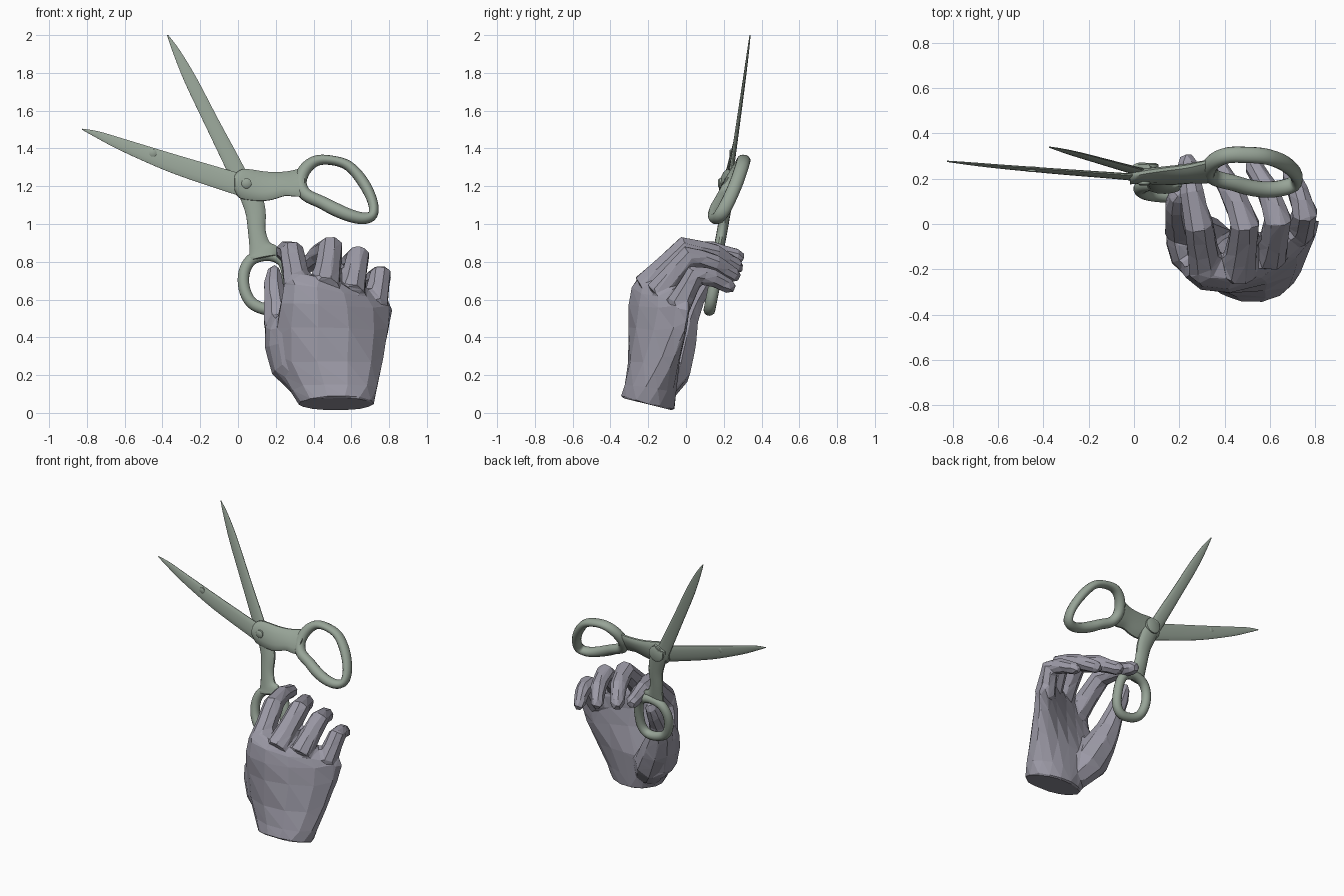
import bpy, bmesh, math
from mathutils import Vector

if "Cube" in bpy.data.objects:
    bpy.data.objects.remove(bpy.data.objects["Cube"])

def material(name, rgb):
    m = bpy.data.materials.new(name)
    m.diffuse_color = (*rgb, 1)
    m.use_nodes = True
    m.node_tree.nodes["Principled BSDF"].inputs["Base Color"].default_value = m.diffuse_color
    return m

SAGE = material("sage_metal", (0.31, 0.37, 0.31))
SKIN = material("slate_skin", (0.33, 0.32, 0.38))

def skin_rings(name, rings, mat, closed=False, smooth=False):
    """Join equal-sized rings of points into one surface."""
    bm = bmesh.new()
    vs = [[bm.verts.new(p) for p in r] for r in rings]
    n = len(vs[0])
    for i in range(len(vs) if closed else len(vs) - 1):
        a, b = vs[i], vs[(i + 1) % len(vs)]
        for j in range(n):
            k = (j + 1) % n
            bm.faces.new((a[j], a[k], b[k], b[j]))
    if not closed:
        bm.faces.new(vs[0])
        bm.faces.new(vs[-1])
    bmesh.ops.recalc_face_normals(bm, faces=bm.faces[:])
    me = bpy.data.meshes.new(name)
    bm.to_mesh(me)
    bm.free()
    ob = bpy.data.objects.new(name, me)
    bpy.context.collection.objects.link(ob)
    me.materials.append(mat)
    if smooth:
        bpy.ops.object.select_all(action='DESELECT')
        ob.select_set(True)
        bpy.context.view_layer.objects.active = ob
        bpy.ops.object.shade_smooth_by_angle(angle=math.radians(40))
    return ob

def refine(pts, closed, steps=4):
    """Catmull-Rom through (x, y, z, width, thickness) points."""
    n, out = len(pts), []
    get = lambda i: pts[i % n] if closed else pts[max(0, min(n - 1, i))]
    for i in range(n if closed else n - 1):
        a, b, c, d = (get(i + k) for k in (-1, 0, 1, 2))
        for s in range(steps):
            t = s / steps
            out.append([0.5 * (2 * q + (r - p) * t + (2 * p - 5 * q + 4 * r - u) * t * t
                        + (3 * q - p - 3 * r + u) * t ** 3) for p, q, r, u in zip(a, b, c, d)])
    if not closed:
        out.append(list(pts[-1]))
    return out

def sweep(name, pts, normal, mat, sides, closed=False, smooth=False):
    """Elliptical tube; width lies across the normal, thickness along it."""
    c = [Vector(p[:3]) for p in pts]
    n, rings = len(c), []
    for i, p in enumerate(pts):
        if closed:
            t = c[(i + 1) % n] - c[i - 1]
        else:
            t = c[min(i + 1, n - 1)] - c[max(i - 1, 0)]
        t.normalize()
        s = t.cross(Vector(normal)).normalized()
        u = s.cross(t)
        rings.append([c[i] + s * p[3] * math.cos(a) + u * p[4] * math.sin(a)
                      for a in (2 * math.pi * (k + 0.5) / sides for k in range(sides))])
    return skin_rings(name, rings, mat, closed, smooth)

# Scissors lie in a slightly leaning plane
def plane(x, z):
    return 0.22 + 0.143 * (z - 1.22) - 0.02 * x

def flat_part(name, xzw, thick, off=0.0, depth=plane, closed=False, taper=0.0):
    n = len(xzw) - 1
    pts = []
    for i, (x, z, w) in enumerate(xzw):
        f = 0 if closed else i / n
        pts.append((x, depth(x, z) + off * (1 - f), z, w, thick * (1 - taper * f)))
    return sweep(name, refine(pts, closed), (0, 1, -0.14), SAGE, 14, closed, True)

# Blades
flat_part("long_blade", [(0.035, 1.19, 0.045), (-0.013, 1.29, 0.046), (-0.14, 1.54, 0.039),
          (-0.25, 1.76, 0.034), (-0.325, 1.91, 0.02), (-0.373, 2.0, 0.003)], 0.015, 0.014, taper=0.8)
flat_part("side_blade", [(0.04, 1.2, 0.06), (-0.05, 1.227, 0.058), (-0.34, 1.319, 0.051),
          (-0.6, 1.415, 0.034), (-0.74, 1.472, 0.019), (-0.825, 1.502, 0.003)], 0.015, -0.014, taper=0.8)

# Upper handle: shank twisting into the long finger loop
def upper(x, z):
    return 0.228 + 0.56 * (z - 1.2) + 0.25 * max(0, x - 0.55)

shank = flat_part("upper_shank", [(-0.02, 1.215, 0.04), (0.02, 1.213, 0.08), (0.14, 1.2, 0.08),
                  (0.24, 1.212, 0.066), (0.3, 1.215, 0.072), (0.34, 1.22, 0.075), (0.365, 1.225, 0.06)],
                  0.032, -0.015, lambda x, z: 0.222 + 0.03 * x)
for v in shank.data.vertices:
    v.co.y += 0.42 * (v.co.z - 1.21) * max(0, min(1, v.co.x / 0.28))
    # hollow the end so that the loop opening stays clear
    v.co.x = min(v.co.x, 0.352 + 2.2 * (v.co.z - 1.22) ** 2)
flat_part("upper_loop", [(x, z, w) for x, z, w in (
          (0.33, 1.215, 0.034), (0.352, 1.285, 0.034), (0.41, 1.333, 0.029), (0.49, 1.338, 0.025),
          (0.585, 1.308, 0.027), (0.662, 1.222, 0.03), (0.712, 1.12, 0.027), (0.714, 1.05, 0.026),
          (0.665, 1.03, 0.031), (0.59, 1.046, 0.034), (0.51, 1.08, 0.036), (0.44, 1.116, 0.034),
          (0.36, 1.155, 0.034))], 0.036, 0, upper, True)

# Lower handle: shank and thumb loop
def lower(x, z):
    return 0.125 + 0.2 * (z - 0.55)

flat_part("lower_shank", [(0.03, 1.26, 0.045), (0.055, 1.19, 0.06), (0.092, 1.07, 0.055),
          (0.1, 0.96, 0.048), (0.115, 0.885, 0.058), (0.132, 0.845, 0.085), (0.138, 0.82, 0.075)],
          0.028, 0.02)
flat_part("lower_loop", [(x, z, 0.031) for x, z in (
          (0.14, 0.835), (0.07, 0.81), (0.033, 0.745), (0.033, 0.66), (0.07, 0.585), (0.14, 0.55),
          (0.215, 0.55), (0.258, 0.6), (0.265, 0.7), (0.248, 0.785), (0.205, 0.825))],
          0.031, 0, lower, True)

# Pivot screw, back boss and small stop on the side blade
def stud(name, x, y, z, r, h):
    pts = [(x, y + h * k, z, r * q, r * q) for k, q in ((-1, 0.7), (-0.7, 1), (0.7, 1), (1, 0.7))]
    return sweep(name, pts, (0, 0, 1), SAGE, 16, False, True)

stud("pivot_screw", 0.045, 0.192, 1.215, 0.027, 0.022)
stud("pivot_boss", 0.055, 0.245, 1.215, 0.055, 0.025)
stud("blade_stop", -0.45, plane(-0.45, 1.375) - 0.01, 1.375, 0.02, 0.012)

# Palm and wrist: bowed oval sections (z, thumb side, middle, little-finger side, half depth, tilts)
sections = [
    (0.045, (0.32, -0.19), (0.52, -0.205), (0.72, -0.20), 0.145, 0, -0.25),
    (0.13, (0.27, -0.15), (0.52, -0.19), (0.735, -0.15), 0.14, 0, -0.15),
    (0.27, (0.20, -0.11), (0.49, -0.175), (0.76, -0.07), 0.135, 0, 0),
    (0.45, (0.20, -0.15), (0.48, -0.19), (0.80, 0.0), 0.107, 0, 0),
    (0.57, (0.225, -0.19), (0.47, -0.20), (0.82, 0.02), 0.09, -0.05, 0),
    (0.65, (0.25, -0.18), (0.46, -0.195), (0.80, 0.02), 0.08, -0.2, 0),
    (0.70, (0.29, -0.16), (0.46, -0.18), (0.76, 0.02), 0.05, -0.25, 0),
]
rings = []
for z, a, b, c, depth, kx, ky in sections:
    a, b, c = Vector(a), Vector(b), Vector(c)
    ring = []
    for k in range(14):
        th = 2 * math.pi * k / 14
        t = (1 - math.cos(th)) / 2
        p = a * (2 * (t - 0.5) * (t - 1)) + b * (4 * t * (1 - t)) + c * (2 * t * (t - 0.5))
        d = (a * (4 * t - 3) + b * (4 - 8 * t) + c * (4 * t - 1)).normalized()
        p = p + Vector((-d.y, d.x)) * depth * math.sin(th)
        ring.append((p.x, p.y, z + kx * (p.x - 0.5) + ky * (p.y + 0.2)))
    rings.append(ring)
hand = [skin_rings("hand", rings, SKIN)]

# Fingers: knuckle, two joints and tip, with slimmer segments between the joints
def finger(name, joints, r):
    radii = (r * 1.3, r * 1.06, r * 0.9, r * 0.74)
    pts = []
    for i, j in enumerate(joints):
        p = Vector(j)
        pts.append((*p, radii[i], radii[i]))
        if i < 3:
            m = p.lerp(Vector(joints[i + 1]), 0.5)
            q = (radii[i] + radii[i + 1]) * 0.47
            pts.append((*m, q, q))
    tip = Vector(joints[3]) + (Vector(joints[3]) - Vector(joints[2])).normalized() * 0.035
    pts.append((*tip, r * 0.4, r * 0.4))
    hand.append(sweep(name, pts, (1, 0, 0), SKIN, 8))

finger("index_finger", [(0.32, -0.21, 0.65), (0.285, 0.0, 0.85), (0.255, 0.14, 0.855), (0.235, 0.27, 0.825)], 0.064)
finger("middle_finger", [(0.46, -0.215, 0.66), (0.49, 0.0, 0.875), (0.43, 0.15, 0.84), (0.36, 0.265, 0.775)], 0.064)
finger("ring_finger", [(0.60, -0.15, 0.63), (0.635, 0.02, 0.83), (0.59, 0.15, 0.79), (0.53, 0.25, 0.73)], 0.06)
finger("little_finger", [(0.725, -0.04, 0.57), (0.755, 0.05, 0.735), (0.725, 0.14, 0.715), (0.69, 0.225, 0.67)], 0.056)

# Thumb reaching into the lower loop, and the web joining it to the palm
hand.append(sweep("thumb", [(0.40, -0.13, 0.12, 0.08, 0.10), (0.33, -0.09, 0.22, 0.12, 0.12),
      (0.26, -0.05, 0.36, 0.11, 0.11), (0.208, -0.01, 0.50, 0.083, 0.08),
      (0.195, 0.035, 0.60, 0.068, 0.062), (0.188, 0.085, 0.68, 0.06, 0.055),
      (0.19, 0.125, 0.745, 0.045, 0.04), (0.195, 0.14, 0.775, 0.02, 0.02)], (1, 0, 0), SKIN, 8))
hand.append(sweep("thumb_web", [(0.33, -0.15, 0.12, 0.04, 0.08), (0.245, -0.12, 0.24, 0.07, 0.11),
      (0.215, -0.11, 0.36, 0.07, 0.12), (0.205, -0.11, 0.45, 0.055, 0.12),
      (0.215, -0.13, 0.51, 0.025, 0.08)], (-0.3, 1, 0), SKIN, 8))

# Fuse the hand into one faceted low-poly skin
bpy.ops.object.select_all(action='DESELECT')
for ob in hand:
    ob.select_set(True)
bpy.context.view_layer.objects.active = hand[0]
bpy.ops.object.join()
body = hand[0]
fuse = body.modifiers.new("fuse", 'REMESH')
fuse.mode, fuse.voxel_size = 'VOXEL', 0.011
soften = body.modifiers.new("soften", 'SMOOTH')
soften.factor, soften.iterations = 0.5, 4
facets = body.modifiers.new("facets", 'DECIMATE')
facets.ratio = 0.022
for m in ("fuse", "soften", "facets"):
    bpy.ops.object.modifier_apply(modifier=m)
body.data.shade_flat()
